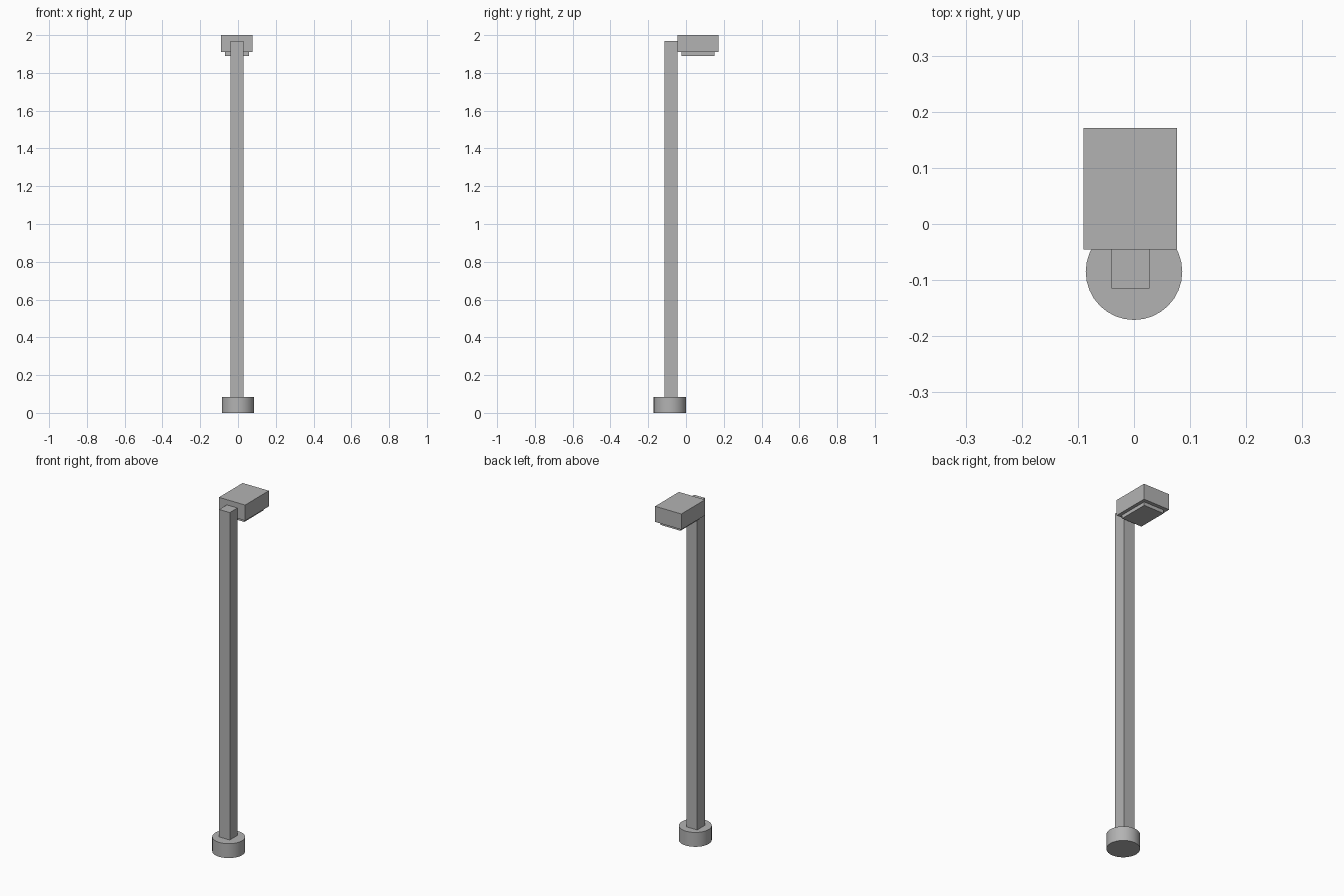
import bpy, bmesh
from mathutils import Vector

cube = bpy.data.objects.get("Cube")
if cube:
    bpy.data.objects.remove(cube, do_unlink=True)

grey = bpy.data.materials.new("light_grey")
grey.use_nodes = True
colour = (0.45, 0.45, 0.45, 1)
grey.diffuse_color = colour
grey.node_tree.nodes["Principled BSDF"].inputs["Base Color"].default_value = colour


def box(name, low, high):
    """Box between two opposite corners."""
    low, high = Vector(low), Vector(high)
    bm = bmesh.new()
    bmesh.ops.create_cube(bm, size=1)
    bmesh.ops.scale(bm, vec=high - low, verts=bm.verts)
    bmesh.ops.translate(bm, vec=(low + high) / 2, verts=bm.verts)
    mesh = bpy.data.meshes.new(name)
    bm.to_mesh(mesh)
    bm.free()
    mesh.materials.append(grey)
    obj = bpy.data.objects.new(name, mesh)
    bpy.context.collection.objects.link(obj)
    return obj


# Round foot
bpy.ops.mesh.primitive_cylinder_add(vertices=32, radius=0.086, depth=0.083,
                                    location=(0, -0.085, 0.0415))
foot = bpy.context.object
foot.name = "round_base"
foot.data.materials.append(grey)
bpy.ops.object.shade_smooth_by_angle()

# Square post, lamp housing and the light panel beneath it
box("post", (-0.04, -0.115, 0.083), (0.028, -0.045, 1.97))
box("lamp_housing", (-0.09, -0.045, 1.91), (0.077, 0.171, 2))
box("light_panel", (-0.07, -0.025, 1.89), (0.058, 0.15, 1.91))
